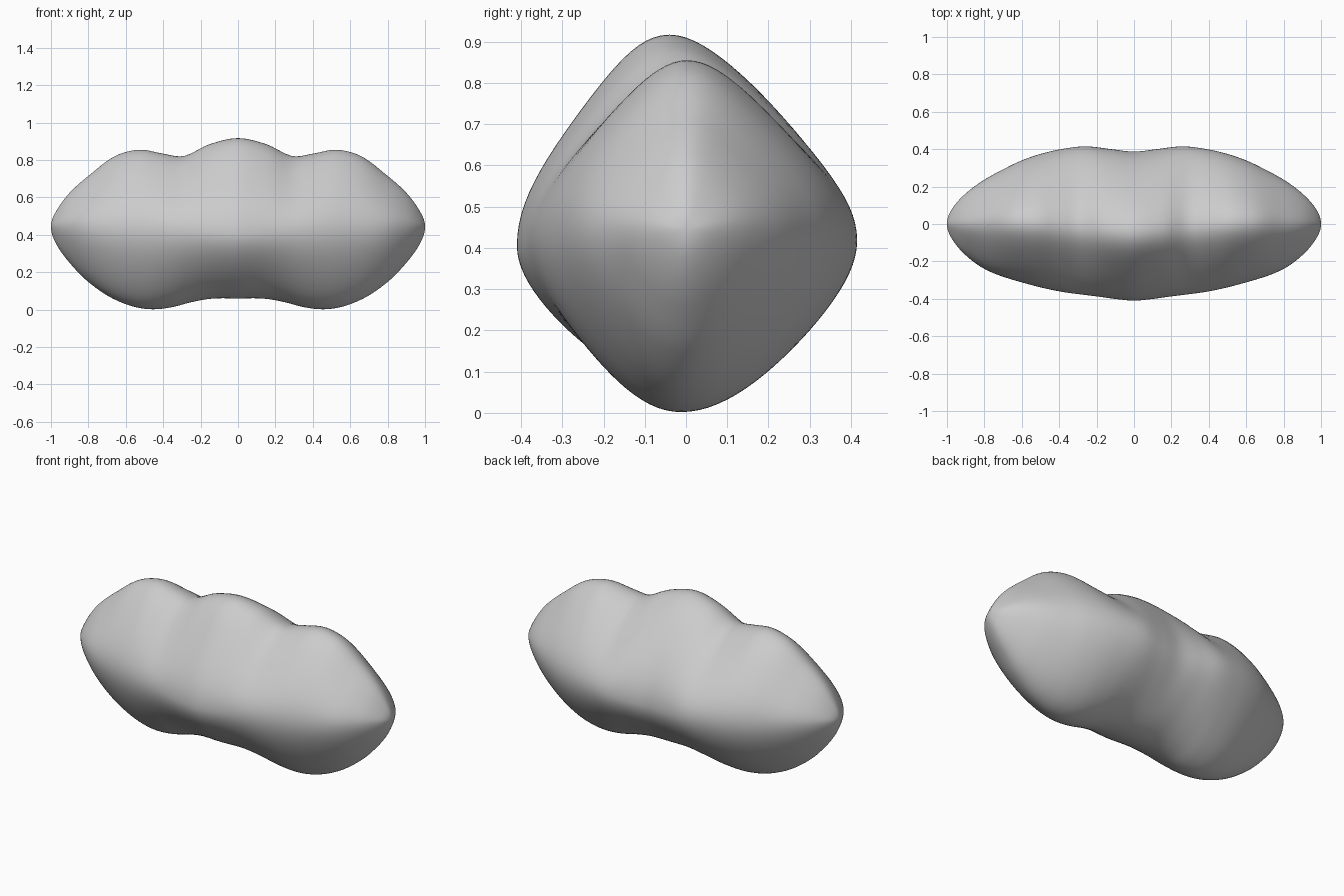
import bpy, bmesh, math

if "Cube" in bpy.data.objects:
    bpy.data.objects.remove(bpy.data.objects["Cube"])

# Half profiles read along x (mirrored to -x): x, value
TOP = [(0, .917), (.15, .885), (.3, .82), (.4, .834), (.52, .855), (.63, .833), (.8, .715), (.9, .625), (.97, .53)]
BOTTOM = [(0, .06), (.15, .058), (.25, .04), (.35, .014), (.46, .002), (.55, .014), (.65, .05), (.8, .148), (.9, .25), (.97, .348)]
BACK = [(0, .387), (.12, .4), (.26, .415), (.4, .398), (.6, .34), (.7, .292), (.8, .237), (.9, .163), (.97, .085)]
FRONT = [(0, -.41), (.08, -.403), (.2, -.387), (.4, -.36), (.6, -.312), (.8, -.24), (.9, -.167), (.97, -.085)]
SIDE_Z = [(0, .405), (.3, .42), (.6, .43), (.9, .448)]
RIDGE_Y = [(0, -.04), (.25, -.02), (.5, 0), (.9, 0)]
KEEL_Y = [(0, 0), (.45, -.012), (.9, 0)]
TIP_Z = .445


def smooth(table, tip, odd=True):
    """Smooth curve over the angle asin(x), even at the middle, rounded at the tip."""
    half = [(math.asin(x), v) for x, v in table] + [(math.pi / 2, tip)]
    after = [(math.pi - a, 2 * tip - v if odd else v) for a, v in reversed(half[:-1])]
    knots = [(-a, v) for a, v in reversed(half[1:])] + half + after

    def slope(i):
        (a0, v0), (a1, v1), (a2, v2) = knots[i - 1:i + 2]
        h0, h1 = a1 - a0, a2 - a1
        return ((v1 - v0) / h0 * h1 + (v2 - v1) / h1 * h0) / (h0 + h1)

    def value(a):
        a = abs(a)
        i = max(k for k in range(len(knots) - 1) if knots[k][0] <= a + 1e-9)
        (a0, v0), (a1, v1) = knots[i], knots[i + 1]
        h, t = a1 - a0, (a - a0) / (a1 - a0)
        return ((2*t**3 - 3*t*t + 1) * v0 + (t**3 - 2*t*t + t) * h * slope(i)
                + (3*t*t - 2*t**3) * v1 + (t**3 - t*t) * h * slope(i + 1))
    return value


top, bottom, side_z = (smooth(p, TIP_Z) for p in (TOP, BOTTOM, SIDE_Z))
back, front = smooth(BACK, 0), smooth(FRONT, 0)
ridge, keel = smooth(RIDGE_Y, 0), smooth(KEEL_Y, 0)

# Lumpy body lofted from rounded diamond sections
RINGS, SIDES = 120, 96
bm = bmesh.new()
loops = []
for r in range(1, RINGS):
    a = -math.pi / 2 + math.pi * r / RINGS
    loop = []
    for s in range(SIDES):
        t = 2 * math.pi * s / SIDES
        c, n = math.cos(t), math.sin(t)
        d = .055 + .015 * n
        u = (c + d * math.cos(3 * t)) / (1 + d)
        v = (n - d * math.sin(3 * t)) / (1 + d)
        edge = back(a) if u > 0 else front(a)
        mid = ridge(a) if v > 0 else keel(a)
        end = top(a) if v > 0 else bottom(a)
        y = abs(u) * edge + mid * v * v * (1 - u * u)
        z = side_z(a) + abs(v) * (end - side_z(a))
        loop.append(bm.verts.new((math.sin(a), y, z)))
    loops.append(loop)
for l0, l1 in zip(loops, loops[1:]):
    for s in range(SIDES):
        k = (s + 1) % SIDES
        bm.faces.new((l0[s], l0[k], l1[k], l1[s]))
for x, loop in ((-1, loops[0]), (1, loops[-1])):
    tip = bm.verts.new((x, 0, TIP_Z))
    for s in range(SIDES):
        bm.faces.new((tip, loop[s], loop[(s + 1) % SIDES]))
bmesh.ops.recalc_face_normals(bm, faces=bm.faces)
for f in bm.faces:
    f.smooth = True
mesh = bpy.data.meshes.new("lumpy_body")
bm.to_mesh(mesh)
bm.free()
body = bpy.data.objects.new("lumpy_body", mesh)
bpy.context.collection.objects.link(body)
